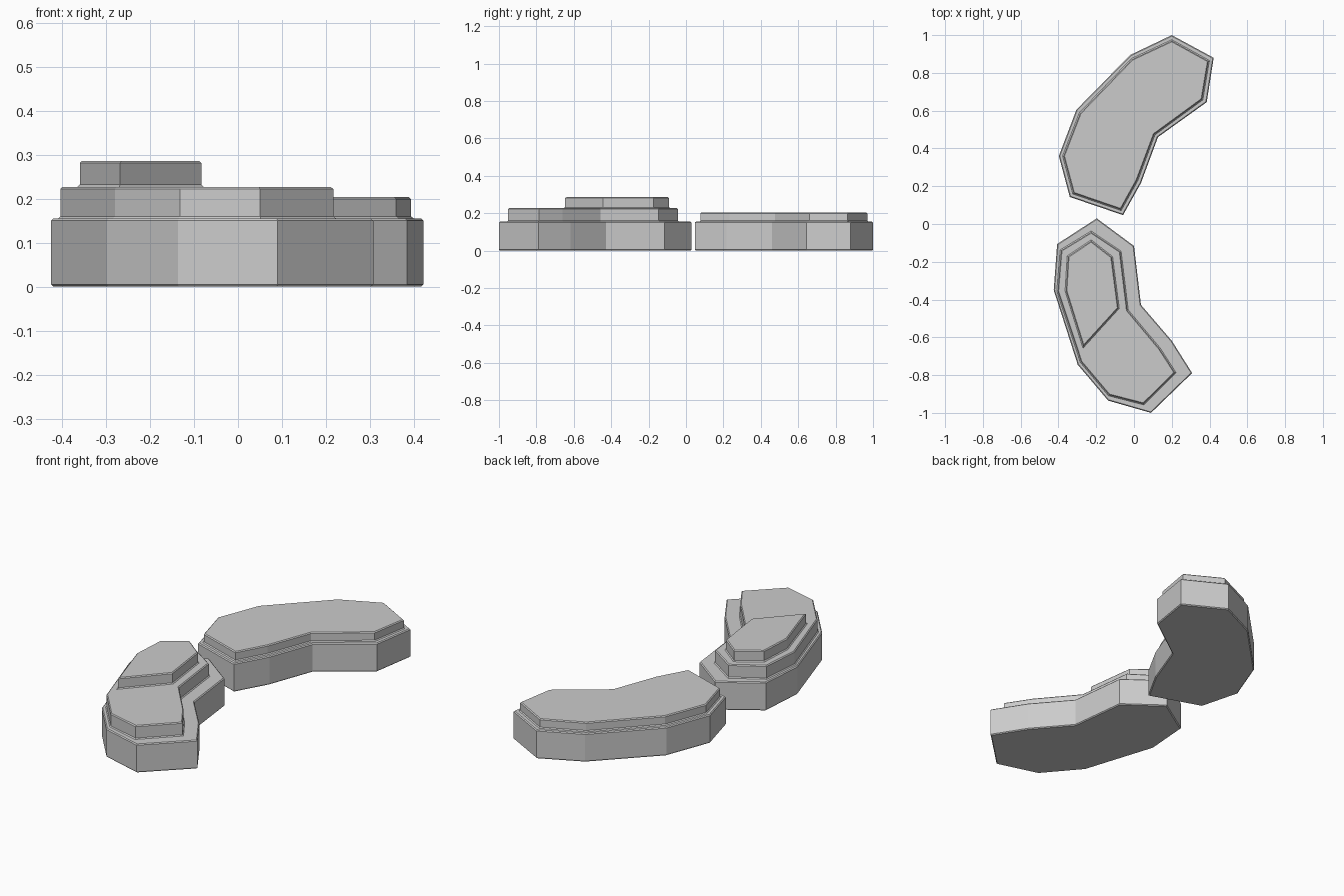
import bpy, bmesh
from mathutils import Vector

if "Cube" in bpy.data.objects:
    bpy.data.objects.remove(bpy.data.objects["Cube"])

B = 0.005  # edge chamfer size


def offset(pts, d):
    """Mitred outward offset of a clockwise outline."""
    p = [Vector(q) for q in pts]
    out = []
    for i in range(len(p)):
        e1 = (p[i] - p[i - 1]).normalized()
        e2 = (p[(i + 1) % len(p)] - p[i]).normalized()
        n1, n2 = Vector((-e1.y, e1.x)), Vector((-e2.y, e2.x))
        out.append(p[i] + (n1 + n2) * d / (1 + n1.dot(n2)))
    return out


def build(name, tiers, ground):
    """Stack tiers (outline, z0, z1) into one stepped shell with chamfered rims."""
    bm = bmesh.new()
    rings = []
    for k, (pts, z0, z1) in enumerate(tiers):
        foot = -B if ground and k == 0 else B
        for d, z in ((foot, z0), (0, z0 + B), (0, z1 - B), (-B, z1)):
            rings.append([bm.verts.new((q.x, q.y, z)) for q in offset(pts, d)])
    n = len(rings[0])
    for a, b in zip(rings, rings[1:]):
        for i in range(n):
            j = (i + 1) % n
            bm.faces.new((a[j], a[i], b[i], b[j]))
    bm.faces.new(list(reversed(rings[-1])))
    if ground:
        bm.faces.new(rings[0])
    bm.normal_update()
    # clockwise outlines: make the top cap face upward
    bmesh.ops.recalc_face_normals(bm, faces=bm.faces)
    if max(bm.faces, key=lambda f: f.calc_center_median().z).normal.z < 0:
        bmesh.ops.reverse_faces(bm, faces=bm.faces)
    me = bpy.data.meshes.new(name)
    bm.to_mesh(me)
    bm.free()
    ob = bpy.data.objects.new(name, me)
    bpy.context.collection.objects.link(ob)


# Rear curved slab
rear_base = [(.20, 1), (.422, .88), (.385, .645), (.127, .46), (.037, .217),
             (-.058, .047), (-.34, .143), (-.398, .36), (-.305, .605), (-.02, .895)]
rear_upper = [(.20, .97), (.394, .863), (.36, .66), (.107, .475), (.016, .232),
              (-.07, .077), (-.32, .163), (-.373, .36), (-.285, .587), (-.01, .872)]
build("rear_slab", [(rear_base, 0, .155), (rear_upper, .155, .204)], True)

# Front curved slab
front_base = [(-.197, .03), (0, -.116), (.037, -.428), (.20, -.618), (.308, -.789),
              (.09, -1), (-.137, -.935), (-.298, -.745), (-.425, -.35), (-.407, -.106)]
front_upper = [(-.227, -.043), (-.073, -.146), (-.035, -.457), (.135, -.66), (.217, -.787),
               (.05, -.952), (-.132, -.905), (-.28, -.73), (-.404, -.355), (-.386, -.14)]
build("front_slab", [(front_base, 0, .155), (front_upper, .155, .227)], True)

# Small raised plateau on the front slab
plateau = [(-.227, -.09), (-.118, -.175), (-.083, -.445), (-.268, -.648),
           (-.36, -.354), (-.349, -.172)]
build("plateau", [(plateau, .227, .286)], False)
